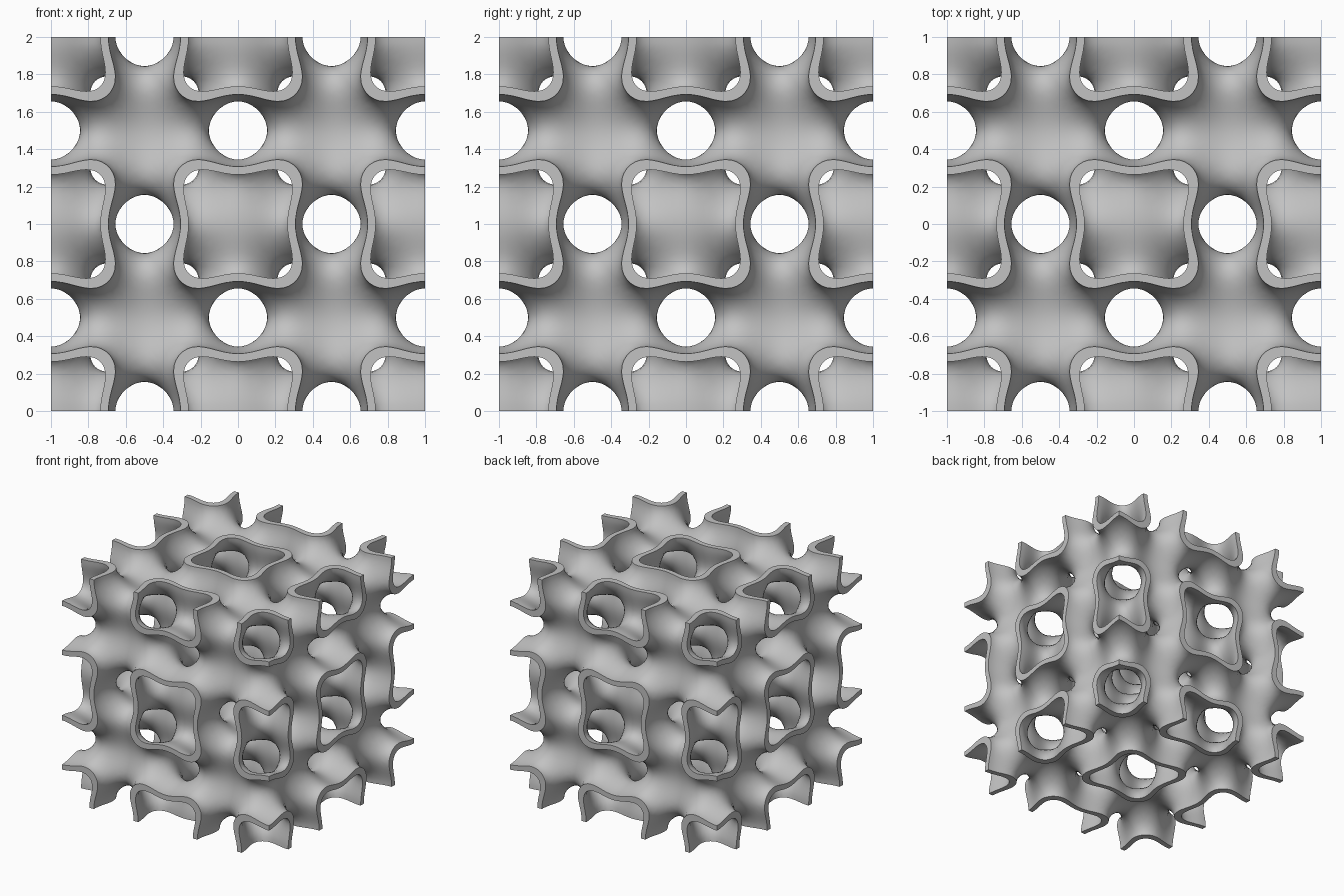
import bpy
import bmesh
import math
from mathutils import Vector

STEPS = 9        # grid cells along one eighth of a unit cell
HALF = 0.5       # size of that eighth
WALL = 0.65      # level offset on each side of the middle surface
TAU = math.tau

if "Cube" in bpy.data.objects:
    bpy.data.objects.remove(bpy.data.objects["Cube"], do_unlink=True)


# Periodic lattice field and its gradient
def field(p):
    x, y, z = (math.cos(TAU * c) for c in p)
    return 2 * (x * y + y * z + z * x - x * x - y * y - z * z) + 3


def gradient(p):
    c = [math.cos(TAU * v) for v in p]
    total = sum(c)
    return Vector([-TAU * math.sin(TAU * v) * (2 * (total - k) - 4 * k)
                   for v, k in zip(p, c)])


def to_level(p, level):
    """Slide a point along the gradient until the field has this level."""
    p = Vector(p)
    for _ in range(4):
        g = gradient(p)
        p += g * (level - field(p)) / max(g.length_squared, 1.0)
    return p


# Middle surface inside one eighth of a cell, cut out of small tetrahedra
def build_eighth():
    bm = bmesh.new()
    cuts = {}

    def place(q):
        return Vector(q) * (HALF / STEPS)

    def cut(a, b):
        key = (min(a, b), max(a, b))
        if key not in cuts:
            pa, pb = place(key[0]), place(key[1])
            fa, fb = field(pa), field(pb)
            cuts[key] = bm.verts.new(pa.lerp(pb, fa / (fa - fb)))
        return cuts[key]

    def add_tetrahedron(corners):
        pos = [q for q in corners if field(place(q)) > 0]
        neg = [q for q in corners if q not in pos]
        if not pos or not neg:
            return
        if len(pos) == 2:
            ring = [cut(pos[0], neg[0]), cut(pos[0], neg[1]),
                    cut(pos[1], neg[1]), cut(pos[1], neg[0])]
        else:
            lone, rest = (pos[0], neg) if len(pos) == 1 else (neg[0], pos)
            ring = [cut(lone, q) for q in rest]
        co = [v.co for v in ring]
        normal = (co[2] - co[0]).cross(co[-1] - co[1])
        if normal.dot(gradient(co[0])) < 0:
            ring.reverse()
        bm.faces.new(ring)

    cells = range(STEPS)
    for start in [(i, j, k) for i in cells for j in cells for k in cells]:
        for a in range(3):
            for b in range(3):
                if a == b:
                    continue
                path, q = [start], list(start)
                for axis in (a, b, 3 - a - b):
                    q[axis] += 1
                    path.append(tuple(q))
                add_tetrahedron(path)

    # Even out the facets, keeping border points on their planes
    def on_plane(c):
        return min(abs(c), abs(c - HALF)) < 1e-5

    for _ in range(6):
        moved = []
        for v in bm.verts:
            near = [e.other_vert(v).co for e in v.link_edges]
            mean = sum(near, Vector()) / len(near)
            goal = Vector([round(old / HALF) * HALF if on_plane(old) else new
                           for old, new in zip(v.co, mean)])
            moved.append(to_level(goal, 0))
        for v, p in zip(bm.verts, moved):
            v.co = p
    bm.verts.index_update()
    points = [v.co.copy() for v in bm.verts]
    faces = [[v.index for v in f.verts] for f in bm.faces]
    bm.free()
    return points, faces


# Mirror the eighth through the whole block of two cells per side
def build_middle():
    points, faces = build_eighth()
    bm = bmesh.new()
    for n in range(64):
        cell = (n % 4, n // 4 % 4, n // 16)
        origin = Vector(cell) * HALF - Vector((1, 1, 0))
        verts = []
        for p in points:
            local = [HALF - c if i % 2 else c for c, i in zip(p, cell)]
            verts.append(bm.verts.new(origin + Vector(local)))
        for face in faces:
            ring = [verts[i] for i in face]
            bm.faces.new(ring[::-1] if sum(cell) % 2 else ring)
    bmesh.ops.remove_doubles(bm, verts=bm.verts[:], dist=1e-4)
    bm.verts.index_update()
    return bm


# Two skins either side of the middle surface, joined by a flat rim
def build_lattice():
    middle = build_middle()
    bm = bmesh.new()
    outer = [bm.verts.new(to_level(v.co, WALL)) for v in middle.verts]
    inner = [bm.verts.new(to_level(v.co, -WALL)) for v in middle.verts]
    for face in middle.faces:
        ids = [v.index for v in face.verts]
        for ring in ([outer[i] for i in ids], [inner[i] for i in reversed(ids)]):
            bm.faces.new(ring).smooth = True
    for edge in middle.edges:
        if not edge.is_boundary:
            continue
        loop = edge.link_loops[0]
        a, b = loop.vert.index, loop.link_loop_next.vert.index
        rim = bm.faces.new((outer[b], outer[a], inner[a], inner[b]))
        rim.smooth = False
        for e in rim.edges:
            e.smooth = False
    middle.free()
    mesh = bpy.data.meshes.new("lattice_block")
    bm.to_mesh(mesh)
    bm.free()
    return mesh


# Single plain grey material
grey = bpy.data.materials.new("plain_grey")
grey.use_nodes = True
colour = (0.54, 0.54, 0.54, 1)
grey.diffuse_color = colour
for node in grey.node_tree.nodes:
    if node.type == "BSDF_PRINCIPLED":
        node.inputs["Base Color"].default_value = colour

lattice = bpy.data.objects.new("lattice_block", build_lattice())
lattice.data.materials.append(grey)
bpy.context.scene.collection.objects.link(lattice)
